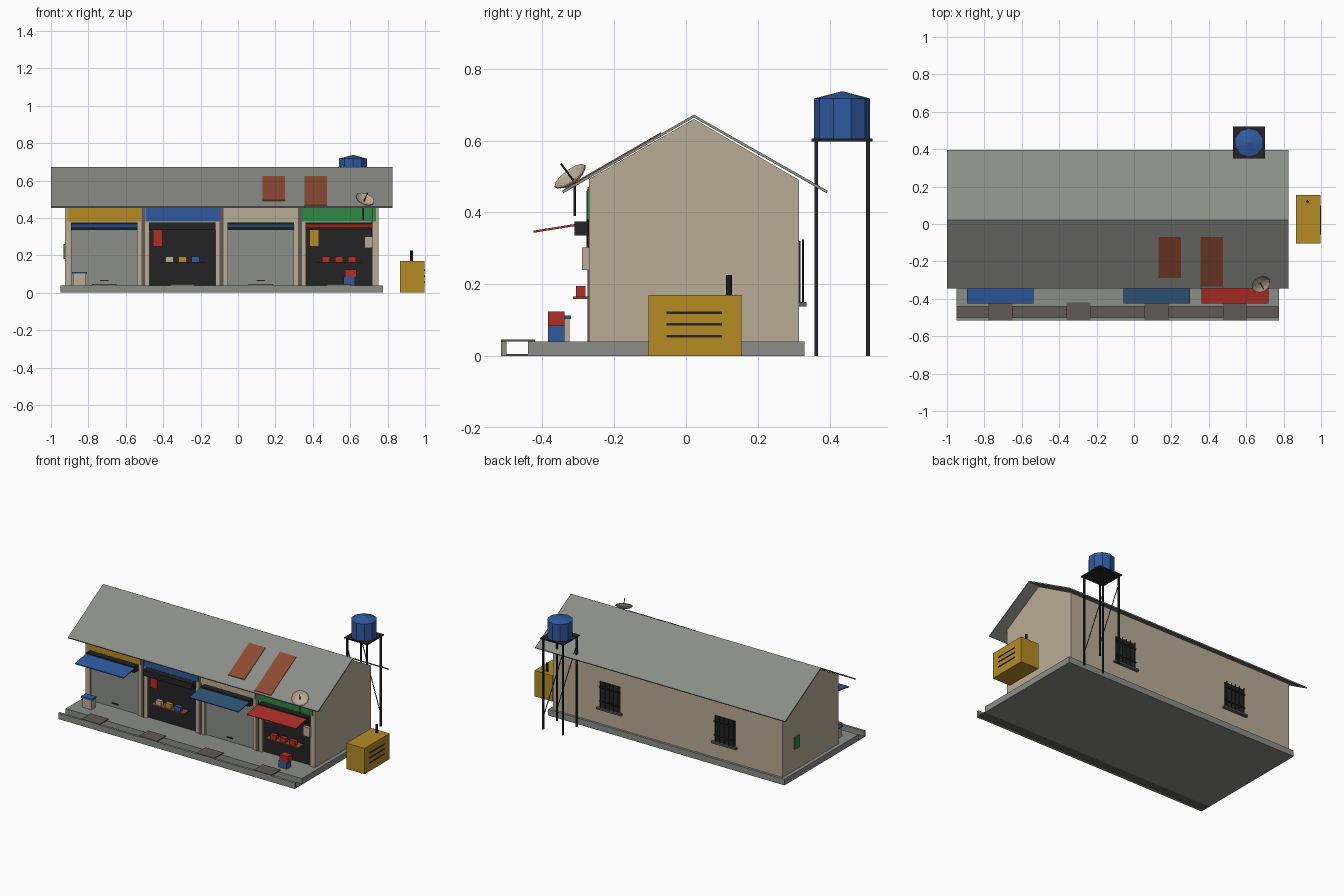
import bpy, bmesh, math
from mathutils import Vector

if "Cube" in bpy.data.objects:
    bpy.data.objects.remove(bpy.data.objects["Cube"])


def mat(name, r, g, b):
    m = bpy.data.materials.new(name)
    lin = [((c / 255 + 0.055) / 1.055) ** 2.4 for c in (r, g, b)]
    m.diffuse_color = (*lin, 1)
    m.use_nodes = True
    m.node_tree.nodes["Principled BSDF"].inputs["Base Color"].default_value = m.diffuse_color
    return m


BEIGE = mat("beige_plaster", 186, 172, 150)
GRAY = mat("concrete_gray", 139, 141, 135)
DARK = mat("near_black", 36, 36, 36)
YELLOW = mat("mustard_yellow", 182, 140, 36)
BLUE = mat("blue", 48, 90, 160)
RED = mat("red", 176, 46, 38)
GREEN = mat("green", 46, 136, 70)
RUST = mat("rust", 140, 74, 50)
STEEL = mat("steel_blue", 46, 86, 120)
COVER = mat("drain_brown_gray", 96, 90, 84)


def finish(name, bm, m):
    bmesh.ops.recalc_face_normals(bm, faces=bm.faces)
    me = bpy.data.meshes.new(name)
    bm.to_mesh(me)
    bm.free()
    me.materials.append(m)
    ob = bpy.data.objects.new(name, me)
    bpy.context.collection.objects.link(ob)
    return ob


def box(name, x0, x1, y0, y1, z0, z1, m):
    return prism(name, [(y0, z0), (y1, z0), (y1, z1), (y0, z1)], x0, x1, m)


def prism(name, yz, x0, x1, m):
    """Extrude a y-z profile along x."""
    bm = bmesh.new()
    f = bm.faces.new([bm.verts.new((x0, y, z)) for y, z in yz])
    ext = bmesh.ops.extrude_face_region(bm, geom=[f])["geom"]
    bmesh.ops.translate(bm, vec=(x1 - x0, 0, 0),
                        verts=[v for v in ext if isinstance(v, bmesh.types.BMVert)])
    return finish(name, bm, m)


def rod(name, a, b, r, m, sides=6, r2=None):
    """Cylinder or cone between two points."""
    a, b = Vector(a), Vector(b)
    d = b - a
    bm = bmesh.new()
    bmesh.ops.create_cone(bm, cap_ends=True, segments=sides, radius1=r,
                          radius2=r if r2 is None else r2, depth=d.length)
    ob = finish(name, bm, m)
    ob.rotation_mode = 'QUATERNION'
    if abs(d.x) + abs(d.y) > 1e-6:
        ob.rotation_quaternion = d.to_track_quat('Z', 'Y')
    ob.location = (a + b) / 2
    return ob


BAYS = [-0.715, -0.297, 0.122, 0.54]
PIERS = [-0.506, -0.088, 0.331]

# Ground slab, drain and drain covers
box("floor_slab", -0.95, 0.775, -0.44, 0.33, 0, 0.04, GRAY)
box("drain_floor", -0.95, 0.775, -0.502, -0.44, 0, 0.005, COVER)
box("drain_curb", -0.95, 0.775, -0.515, -0.5, 0, 0.04, GRAY)
for x in BAYS:
    box("drain_cover", x - 0.065, x + 0.065, -0.515, -0.42, 0.04, 0.046, COVER)

# Gabled body with a front layer of piers and lintel
prism("building_body", [(-0.25, 0.04), (0.315, 0.04), (0.315, 0.49), (0.022, 0.66),
                        (-0.25, 0.504)], -0.925, 0.75, BEIGE)
edges = [-0.925] + [x + s * 0.176 for x in BAYS for s in (-1, 1)] + [0.75]
for a, b in zip(edges[::2], edges[1::2]):
    box("front_pier", a, b, -0.27, -0.25, 0.04, 0.34, BEIGE)
prism("front_lintel", [(-0.27, 0.34), (-0.25, 0.34), (-0.25, 0.504), (-0.27, 0.493)],
      -0.925, 0.75, BEIGE)
for x in PIERS:
    box("pier_strip", x - 0.01, x + 0.01, -0.274, -0.268, 0.04, 0.47, COVER)

# Roof sheets and rusty patches
S = 0.212 / 0.367


def roof_z(y):
    return 0.672 - S * (0.022 - y)


prism("roof", [(-0.345, 0.46), (0.022, 0.672), (0.395, 0.46), (0.392, 0.453),
               (0.022, 0.664), (-0.342, 0.453)], -1.0, 0.825, GRAY)
for x0, x1, y0 in ((0.13, 0.25, -0.29), (0.355, 0.475, -0.335)):
    prism("roof_patch", [(y0, roof_z(y0) - 0.002), (-0.07, roof_z(-0.07) - 0.002),
                         (-0.07, roof_z(-0.07) + 0.004), (y0, roof_z(y0) + 0.004)],
          x0, x1, RUST)

# Shop bays: sign, shutter box, awning, shutter or open front with goods
signs = [YELLOW, BLUE, BEIGE, GREEN]
awnings = [BLUE, None, STEEL, RED]
goods = {1: (BEIGE, YELLOW, BLUE), 3: (RED, RED, RED)}
for i, x in enumerate(BAYS):
    box("sign_board", x - 0.197, x + 0.197, -0.276, -0.268, 0.38, 0.463, signs[i])
    box("shutter_box", x - 0.178, x + 0.178, -0.31, -0.27, 0.335, 0.375, DARK)
    if awnings[i]:
        prism("awning", [(-0.425, 0.343), (-0.30, 0.363), (-0.30, 0.369), (-0.425, 0.349)],
              x - 0.178, x + 0.178, awnings[i])
    if i in goods:
        box("open_front", x - 0.176, x + 0.176, -0.256, -0.249, 0.04, 0.34, DARK)
        box("goods_shelf", x - 0.12, x + 0.12, -0.315, -0.256, 0.158, 0.165, RUST)
        for k, m in enumerate(goods[i]):
            gx = x + (k - 1) * 0.07
            box("goods_item", gx - 0.021, gx + 0.021, -0.306, -0.28, 0.165, 0.195, m)
        box("hanging_cloth", x - 0.158, x - 0.108, -0.268, -0.262, 0.247, 0.335,
            RED if i == 1 else YELLOW)
    else:
        box("rolling_shutter", x - 0.176, x + 0.176, -0.258, -0.249, 0.04, 0.34, GRAY)
        box("shutter_handle", x - 0.022, x + 0.022, -0.264, -0.257, 0.062, 0.069, DARK)

# Meter box with cable, cooler and stacked crates
box("meter_box", 0.677, 0.723, -0.29, -0.27, 0.24, 0.302, BEIGE)
rod("meter_cable", (0.717, -0.274, 0.30), (0.717, -0.274, 0.46), 0.003, DARK)
box("cooler", -0.882, -0.812, -0.365, -0.325, 0.04, 0.103, BEIGE)
box("cooler_lid", -0.887, -0.807, -0.37, -0.32, 0.103, 0.112, BLUE)
box("lower_crate", 0.565, 0.625, -0.385, -0.338, 0.04, 0.083, BLUE)
box("upper_crate", 0.573, 0.633, -0.385, -0.338, 0.083, 0.124, RED)

# Satellite dish on its pole
c = Vector((0.677, -0.32, 0.497))
n = Vector((0.32, -0.56, 0.76)).normalized()
bm = bmesh.new()
rings = []
for r, h in ((0.015, -0.013), (0.036, -0.007), (0.053, 0.004)):
    rings.append([bm.verts.new((r * math.cos(k * math.tau / 12),
                                r * math.sin(k * math.tau / 12), h)) for k in range(12)])
bm.faces.new(rings[0])
for lo, hi in zip(rings, rings[1:]):
    for k in range(12):
        bm.faces.new((lo[k], lo[(k + 1) % 12], hi[(k + 1) % 12], hi[k]))
dish = finish("satellite_dish", bm, BEIGE)
dish.rotation_mode = 'QUATERNION'
dish.rotation_quaternion = n.to_track_quat('Z', 'Y')
dish.location = c
dish.modifiers.new("thickness", 'SOLIDIFY').thickness = 0.003
rod("dish_pole", (0.67, -0.31, 0.39), (0.67, -0.31, 0.488), 0.004, DARK)
rod("dish_arm", c - n * 0.012, c + n * 0.05, 0.003, DARK)

# Back windows with bars and sill
for x in (-0.506, 0.331):
    box("window_pane", x - 0.075, x + 0.075, 0.314, 0.319, 0.15, 0.32, DARK)
    box("window_sill", x - 0.09, x + 0.09, 0.314, 0.335, 0.138, 0.15, COVER)
    for k in range(5):
        bx = x + (k - 2) * 0.032
        rod("window_bar", (bx, 0.326, 0.15), (bx, 0.326, 0.325), 0.003, DARK)
    for z in (0.19, 0.28):
        box("window_rail", x - 0.075, x + 0.075, 0.323, 0.328, z, z + 0.006, DARK)

# Green plate on the left wall
box("wall_plate", -0.933, -0.924, 0.145, 0.195, 0.18, 0.26, GREEN)

# Generator with vents and exhaust
box("generator", 0.865, 0.997, -0.105, 0.155, 0, 0.17, YELLOW)
for z in (0.055, 0.088, 0.12):
    box("generator_vent", 0.996, 1.0, -0.055, 0.10, z - 0.003, z + 0.004, DARK)
rod("generator_exhaust", (0.928, 0.12, 0.165), (0.928, 0.12, 0.225), 0.008, DARK, 8)

# Water tank on its tower
TX, TY = 0.615, 0.435
rod("water_tank", (TX, TY, 0.605), (TX, TY, 0.717), 0.078, BLUE, 10)
rod("tank_lid", (TX, TY, 0.717), (TX, TY, 0.736), 0.078, BLUE, 10, 0.006)
box("tower_deck", TX - 0.085, TX + 0.085, TY - 0.085, TY + 0.085, 0.597, 0.605, DARK)
for sy in (-1, 1):
    y = TY + sy * 0.072
    for sx in (-1, 1):
        x = TX + sx * 0.072
        box("tower_leg", x - 0.005, x + 0.005, y - 0.005, y + 0.005, 0, 0.6, DARK)
    rod("tower_brace", (TX - 0.072, y, 0.54), (TX + 0.072, y, 0.08), 0.003, DARK)
